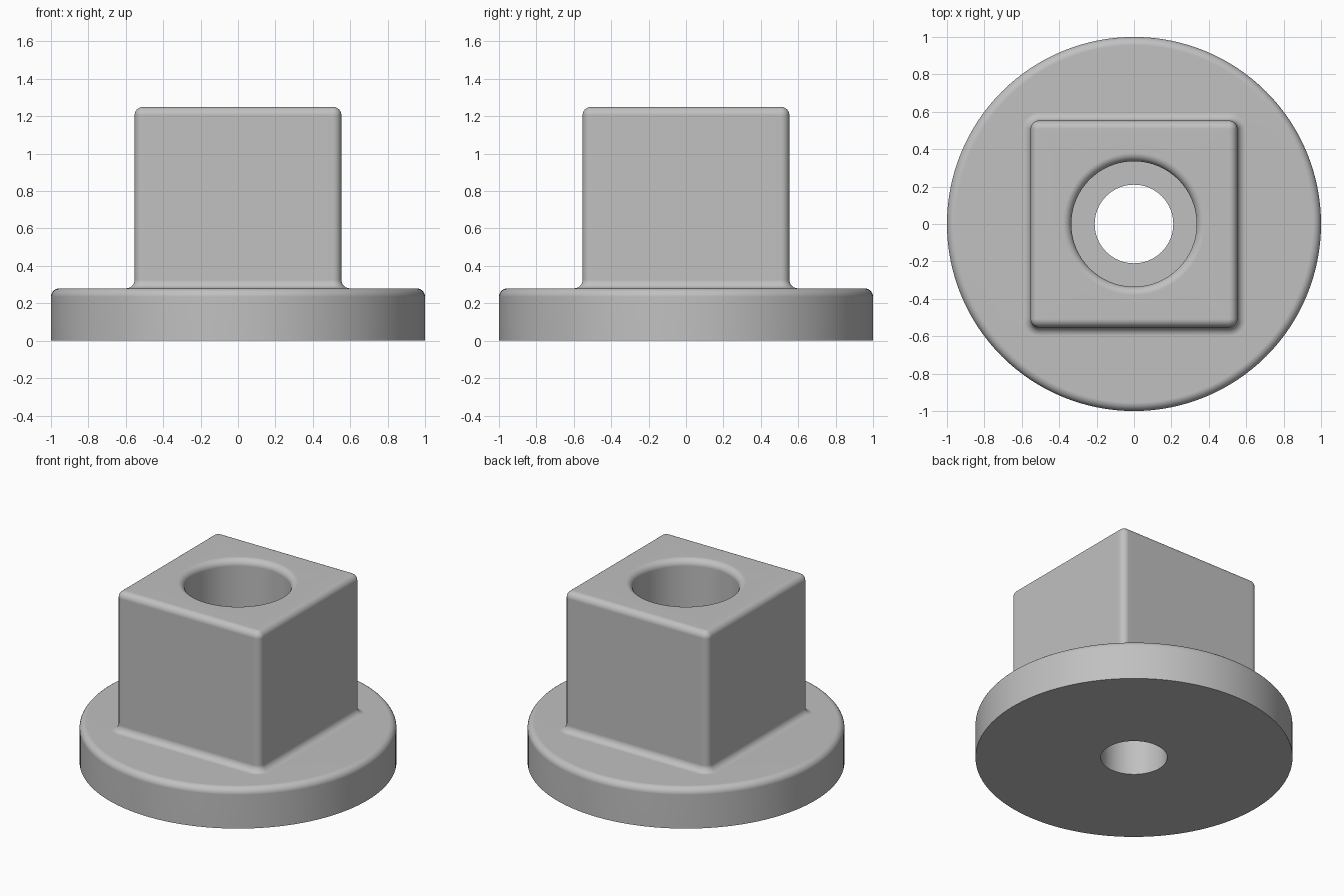
import bpy, bmesh, math

if "Cube" in bpy.data.objects:
    bpy.data.objects.remove(bpy.data.objects["Cube"])

N = 128            # points around every ring
Q = N // 4         # points per quarter turn
ARC = 8            # segments in each vertical corner of the block
FLANGE_R, FLANGE_H = 1.0, 0.28
HALF, TOP = 0.553, 1.25
BORE_R, HOLE_R, STEP_Z = 0.335, 0.21, 0.28
R = 0.045          # edge rounding
STEPS = 6


def circle(r, z):
    return [(r * math.cos(2 * math.pi * i / N), r * math.sin(2 * math.pi * i / N), z)
            for i in range(N)]


def square(offset, z):
    """Rounded square, starting at the middle of the +x side."""
    rad = R + offset
    c = HALF - R
    h = HALF + offset
    side = (Q - ARC) // 2
    quarter = [(h, c * i / side) for i in range(side)]
    for i in range(ARC + 1):
        a = math.pi / 2 * i / ARC
        quarter.append((c + rad * math.cos(a), c + rad * math.sin(a)))
    quarter += [(c * (1 - i / side), h) for i in range(1, side)]
    pts = []
    for k in range(4):
        for x, y in quarter:
            for _ in range(k):
                x, y = -y, x
            pts.append((x, y, z))
    return pts


angles = [math.pi / 2 * i / STEPS for i in range(STEPS + 1)]
rings = [circle(FLANGE_R, 0)]
# flange wall and rounded rim
rings += [circle(FLANGE_R - R + R * math.cos(a), FLANGE_H - R + R * math.sin(a)) for a in angles]
# fillet between flange and block
rings += [square(R - R * math.sin(a), FLANGE_H + R - R * math.cos(a)) for a in angles]
# rounded top edge of block (stops just short of a zero corner radius)
rings += [square(-0.98 * R * (1 - math.cos(a)), TOP - R + R * math.sin(a)) for a in angles]
# rounded mouth of the counterbore
rings += [circle(BORE_R + R - R * math.sin(a), TOP - R + R * math.cos(a)) for a in angles]
# counterbore floor and through hole
rings += [circle(BORE_R, STEP_Z), circle(HOLE_R, STEP_Z), circle(HOLE_R, 0)]

bm = bmesh.new()
loops = [[bm.verts.new(p) for p in ring] for ring in rings]
for a, b in zip(loops, loops[1:] + loops[:1]):
    for i in range(N):
        j = (i + 1) % N
        bm.faces.new((a[i], a[j], b[j], b[i]))
bmesh.ops.recalc_face_normals(bm, faces=bm.faces[:])
mesh = bpy.data.meshes.new("flanged_block")
bm.to_mesh(mesh)
bm.free()

part = bpy.data.objects.new("flanged_block", mesh)
bpy.context.collection.objects.link(part)
grey = bpy.data.materials.new("plain grey")
grey.diffuse_color = (0.53, 0.53, 0.53, 1)
grey.use_nodes = True
grey.node_tree.nodes["Principled BSDF"].inputs["Base Color"].default_value = grey.diffuse_color
mesh.materials.append(grey)

# smooth roundings, crisp corners, flat large faces
bpy.context.view_layer.objects.active = part
part.select_set(True)
bpy.ops.object.shade_smooth_by_angle(angle=math.radians(35))
wn = part.modifiers.new("flat_faces", 'WEIGHTED_NORMAL')
wn.keep_sharp = True
